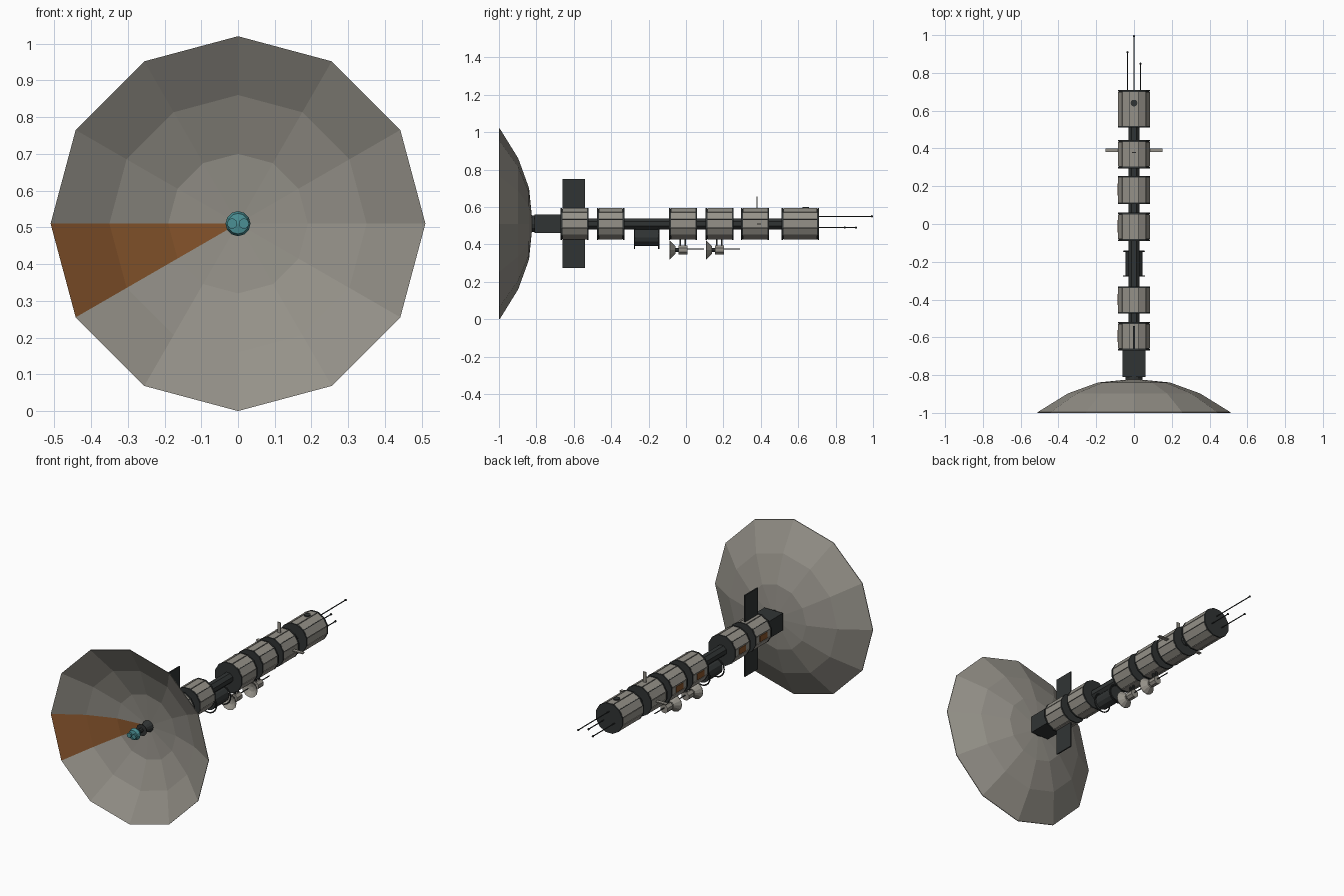
import bpy, bmesh, math
from math import cos, sin, pi, radians

if "Cube" in bpy.data.objects:
    bpy.data.objects.remove(bpy.data.objects["Cube"])

CZ = 0.51  # height of the main axis


def mat(name, c):
    m = bpy.data.materials.new(name)
    m.diffuse_color = (*c, 1)
    m.use_nodes = True
    m.node_tree.nodes["Principled BSDF"].inputs["Base Color"].default_value = m.diffuse_color
    return m


GREY = mat("warm_grey", (0.30, 0.285, 0.25))
DARK = mat("dark_metal", (0.03, 0.034, 0.034))
ORANGE = mat("orange", (0.24, 0.09, 0.025))
TEAL = mat("teal", (0.07, 0.28, 0.30))


def finish(name, bm, mats):
    bmesh.ops.remove_doubles(bm, verts=bm.verts, dist=1e-6)
    bmesh.ops.recalc_face_normals(bm, faces=bm.faces)
    me = bpy.data.meshes.new(name)
    bm.to_mesh(me)
    bm.free()
    for m in mats:
        me.materials.append(m)
    ob = bpy.data.objects.new(name, me)
    bpy.context.collection.objects.link(ob)
    return ob


def lathe(name, prof, sides, m, x=0, z=CZ, phase=0.0):
    """Turn (radius, y) points around the y direction."""
    bm = bmesh.new()
    rings = []
    for r, y in prof:
        if r == 0:
            rings.append([bm.verts.new((x, y, z))] * sides)
        else:
            rings.append([bm.verts.new((x + r * cos(phase + 2 * pi * i / sides), y,
                                        z + r * sin(phase + 2 * pi * i / sides)))
                          for i in range(sides)])
    for a, b in zip(rings, rings[1:]):
        for i in range(sides):
            j = (i + 1) % sides
            vs = list(dict.fromkeys((a[i], a[j], b[j], b[i])))
            if len(vs) > 2:
                bm.faces.new(vs)
    return finish(name, bm, [m])


def cyl(name, r, y0, y1, m, sides=12, x=0, z=CZ, phase=0.0):
    return lathe(name, [(0, y0), (r, y0), (r, y1), (0, y1)], sides, m, x, z, phase)


def box(name, lo, hi, m):
    bm = bmesh.new()
    bmesh.ops.create_cube(bm, size=1)
    for v in bm.verts:
        v.co = [(lo[k] + hi[k]) / 2 + v.co[k] * (hi[k] - lo[k]) for k in range(3)]
    return finish(name, bm, [m])


# main dish, thin shell with one orange wedge on the inside
prof = [(0, -0.826), (0.19, -0.845), (0.35, -0.903), (0.51, -1.0),
        (0.51, -0.996), (0.35, -0.897), (0.19, -0.839), (0, -0.82)]
dish = lathe("main_dish", prof, 12, GREY)
dish.data.materials.append(ORANGE)
for p in dish.data.polygons:
    c = p.center
    ang = math.degrees(math.atan2(c.z - CZ, c.x)) % 360
    if 181 < ang < 209 and p.normal.y < -0.1:
        p.material_index = 1

# feed horn in the dish
lathe("feed_base", [(0, -0.82), (0.034, -0.83), (0.02, -0.875), (0.034, -0.89), (0, -0.89)], 12, DARK)
cyl("feed_stem", 0.012, -0.94, -0.88, DARK, 8)
lathe("feed_head", [(0, -0.925), (0.022, -0.93), (0.034, -0.95), (0.028, -0.97), (0, -0.975)], 12, TEAL)
for s in (-1, 1):
    cyl("feed_nozzle", 0.014, -0.985, -0.96, TEAL, 10, x=s * 0.016)

# central spine and hub box
cyl("spine", 0.032, -0.83, 0.55, DARK, 8, phase=pi / 8)
box("hub_box", (-0.06, -0.81, CZ - 0.05), (0.06, -0.66, CZ + 0.05), DARK)
cyl("hub_collar", 0.045, -0.825, -0.805, DARK, 12)


def module(name, y0, y1):
    ph = radians(15)
    cyl(name + "_core", 0.083, y0 + 0.003, y1 - 0.003, DARK, 12, phase=ph)
    for y in (y0, y1 - 0.008):
        cyl(name + "_cap", 0.0885, y, y + 0.008, DARK, 12, phase=ph)
    bm = bmesh.new()
    for i in range(12):
        a0, a1 = [ph + 2 * pi * (i + t) / 12 for t in (0.05, 0.95)]
        vs = [bm.verts.new((r * cos(a), y, CZ + r * sin(a)))
              for y in (y0 + 0.01, y1 - 0.01)
              for r, a in ((0.08, a0), (0.087, a0), (0.087, a1), (0.08, a1))]
        for f in ((0, 1, 2, 3), (7, 6, 5, 4), (0, 4, 5, 1), (1, 5, 6, 2), (2, 6, 7, 3), (3, 7, 4, 0)):
            bm.faces.new([vs[k] for k in f])
    finish(name + "_plates", bm, [GREY])


# pressurised modules, the first four with an orange side hatch
spans = [(-0.67, -0.52), (-0.475, -0.33), (-0.09, 0.06),
         (0.105, 0.255), (0.295, 0.445), (0.51, 0.71)]
for n, (a, b) in enumerate(spans):
    module("module_%d" % (n + 1), a, b)
    if n < 4:
        box("orange_hatch", (-0.088, a + 0.045, CZ - 0.018), (-0.08, b - 0.04, CZ + 0.018), ORANGE)

# vertical radiator panels
for z0, z1 in ((0.275, 0.44), (0.58, 0.75)):
    box("radiator_panel", (-0.004, -0.66, z0), (0.004, -0.54, z1), DARK)

# tank with end hoops slung beneath the spine
cyl("tank", 0.045, -0.275, -0.145, DARK, 12, z=0.437)
for y in (-0.275, -0.145):
    bpy.ops.mesh.primitive_torus_add(major_radius=0.054, minor_radius=0.004, major_segments=20,
                                     minor_segments=6, location=(0, y, 0.432), rotation=(pi / 2, 0, 0))
    hoop = bpy.context.object
    hoop.name = "tank_hoop"
    hoop.data.materials.append(DARK)

# two small dishes below the modules
for y in (0, 0.195):
    lathe("small_dish", [(0, y - 0.063), (0.024, y - 0.068), (0.05, y - 0.088), (0.05, y - 0.085),
                         (0.018, y - 0.055), (0, y - 0.055)], 12, GREY, z=0.37)
    cyl("small_dish_neck", 0.01, y - 0.06, y - 0.03, DARK, 8, z=0.37)
    cyl("small_dish_body", 0.025, y - 0.04, y + 0.007, GREY, 8, z=0.37, phase=pi / 8)
    cyl("small_dish_needle", 0.003, y, y + 0.095, DARK, 6, z=0.376)
    for dy in (-0.03, -0.004):
        box("small_dish_strut", (-0.005, y + dy - 0.004, 0.38), (0.005, y + dy + 0.004, 0.435), DARK)

# vanes on the fifth module
box("top_vane", (-0.01, 0.377, 0.59), (0.01, 0.382, 0.655), GREY)
for s in (-1, 1):
    x0, x1 = sorted((s * 0.085, s * 0.15))
    box("side_vane", (x0, 0.38, CZ - 0.003), (x1, 0.40, CZ + 0.003), GREY)

# top port and rear face of the last module
bpy.ops.mesh.primitive_cylinder_add(vertices=12, radius=0.018, depth=0.012, location=(0, 0.64, CZ + 0.085))
port = bpy.context.object
port.name = "top_port"
port.data.materials.append(DARK)

# rear antennas with tips
for x, z, y1 in ((0, 0.55, 1.0), (-0.035, 0.49, 0.915), (0.035, 0.49, 0.855)):
    cyl("rear_antenna", 0.003, 0.70, y1 - 0.003, DARK, 6, x, z)
    lathe("antenna_tip", [(0, y1 - 0.012), (0.006, y1 - 0.009), (0.006, y1 - 0.003), (0, y1)], 8, DARK, x, z)
